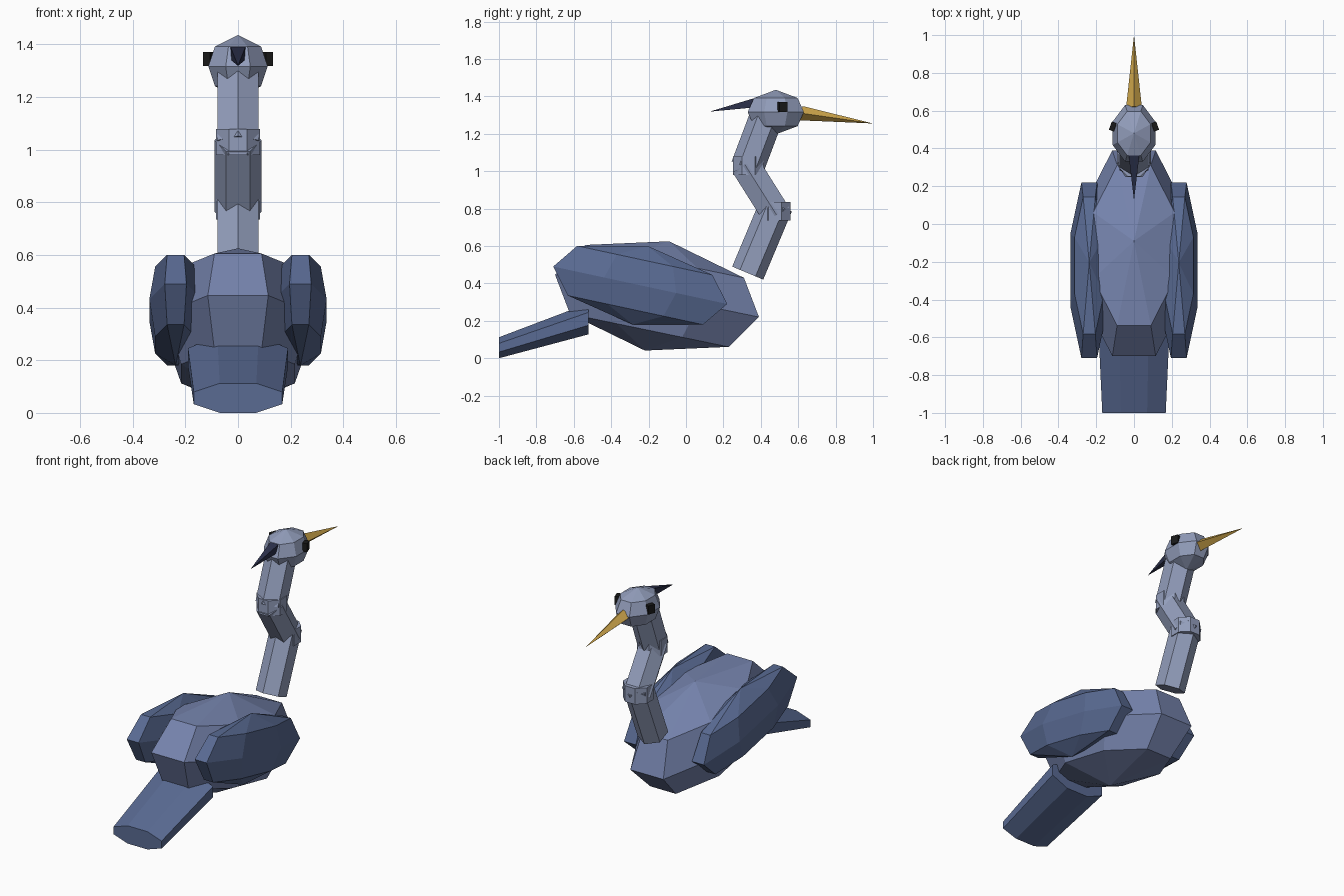
import bpy, bmesh, math
from mathutils import Vector

if "Cube" in bpy.data.objects:
    bpy.data.objects.remove(bpy.data.objects["Cube"])


def material(name, rgb):
    m = bpy.data.materials.new(name)
    m.diffuse_color = (*rgb, 1)
    m.use_nodes = True
    m.node_tree.nodes["Principled BSDF"].inputs["Base Color"].default_value = m.diffuse_color
    return m


BODY = material("slate_blue", (0.18, 0.23, 0.42))
WING = material("deep_blue", (0.10, 0.145, 0.29))
NECK = material("pale_blue_grey", (0.29, 0.34, 0.50))
BEAK = material("gold", (0.62, 0.38, 0.07))
CREST = material("dark_navy", (0.025, 0.03, 0.07))
BLACK = material("black", (0.01, 0.01, 0.01))


def loft(name, rings, mat):
    """Skin a list of rings; a one-point ring is a tip, open ends get caps."""
    bm = bmesh.new()
    vs = [[bm.verts.new(p) for p in r] for r in rings]
    for a, b in zip(vs, vs[1:]):
        n = max(len(a), len(b))
        for i in range(n):
            j = (i + 1) % n
            quad = [a[i % len(a)], a[j % len(a)], b[j % len(b)], b[i % len(b)]]
            bm.faces.new(list(dict.fromkeys(quad)))
    for r in (vs[0], vs[-1]):
        if len(r) > 2:
            bm.faces.new(r)
    bmesh.ops.recalc_face_normals(bm, faces=bm.faces)
    me = bpy.data.meshes.new(name)
    bm.to_mesh(me)
    bm.free()
    me.materials.append(mat)
    ob = bpy.data.objects.new(name, me)
    bpy.context.collection.objects.link(ob)
    return ob


def ring(c, u, v, n, phase):
    c, u, v = Vector(c), Vector(u), Vector(v)
    angles = [2 * math.pi * (i + phase) / n for i in range(n)]
    return [c + u * math.cos(t) + v * math.sin(t) for t in angles]


def pod(name, c, half_x, end, pole, mat):
    """Eight-sided faceted ellipsoid; end = flat tip offset, pole = top offset."""
    c, pole = Vector(c), Vector(pole)
    u, v = Vector((half_x, 0, 0)), Vector(end) / math.cos(math.pi / 8)
    rows = [ring(c + pole * a, u * b, v * b, 8, 0.5)
            for a, b in ((-0.632, 0.778), (0, 1), (0.632, 0.778))]
    return loft(name, [[c - pole]] + rows + [[c + pole]], mat)


def tube(name, a, b, r, mat, n=6, phase=0.0):
    d = (Vector(b) - Vector(a)).normalized()
    u = Vector((1, 0, 0))
    v = d.cross(u)
    return loft(name, [ring(p, u * r, v * r, n, phase) for p in (a, b)], mat)


# Body and folded wings
pod("body", (0, -0.155, 0.333), 0.30, (0, 0.545, -0.113), (0, 0.065, 0.292), BODY)
for side, s in (("left", -1), ("right", 1)):
    pod(side + "_wing", (s * 0.237, -0.245, 0.39), 0.108,
        (0, 0.465, -0.10), (0, 0.04, 0.21), WING)

# Tail with upright ends
k = 1 / math.cos(math.pi / 8)
loft("tail", [ring((0, y, z), (w * k, 0, 0), (0, 0, h * k), 8, 0.5)
              for y, z, w, h in ((-0.52, 0.211, 0.19, 0.083), (-1, 0.056, 0.168, 0.056))], WING)

# S-shaped neck in three six-sided lengths, with short joint collars
tube("lower_neck", (0, 0.33, 0.455), (0, 0.483, 0.82), 0.09, NECK, phase=0.5)
tube("middle_neck", (0, 0.485, 0.765), (0, 0.315, 1.035), 0.09, NECK)
tube("upper_neck", (0, 0.328, 1.02), (0, 0.43, 1.29), 0.09, NECK, phase=0.5)
tube("lower_neck_joint", (0, 0.475, 0.735), (0, 0.475, 0.835), 0.09, NECK, 8, 0.5)
tube("upper_neck_joint", (0, 0.335, 0.98), (0, 0.335, 1.078), 0.09, NECK, 8, 0.5)

# Head, beak, crest
pod("head", (0, 0.48, 1.316), 0.122, (0, 0.15, 0), (0, 0, 0.119), NECK)
loft("beak", [ring((0, 0.615, 1.31), (0.042, 0, 0), (0, 0.008, 0.038), 4, 0),
              [(0, 1.0, 1.255)]], BEAK)
loft("crest", [ring((0, 0.38, 1.368), (0.042, 0, 0), (0, -0.006, 0.036), 4, 0.5),
               [(0, 0.125, 1.318)]], CREST)

# Eyes
for side, s in (("left", -1), ("right", 1)):
    bpy.ops.mesh.primitive_cube_add(size=1, location=(s * 0.112, 0.516, 1.344))
    eye = bpy.context.object
    eye.name = side + "_eye"
    eye.scale = (0.028, 0.046, 0.054)
    eye.rotation_euler.z = s * math.radians(20)
    eye.data.materials.append(BLACK)
